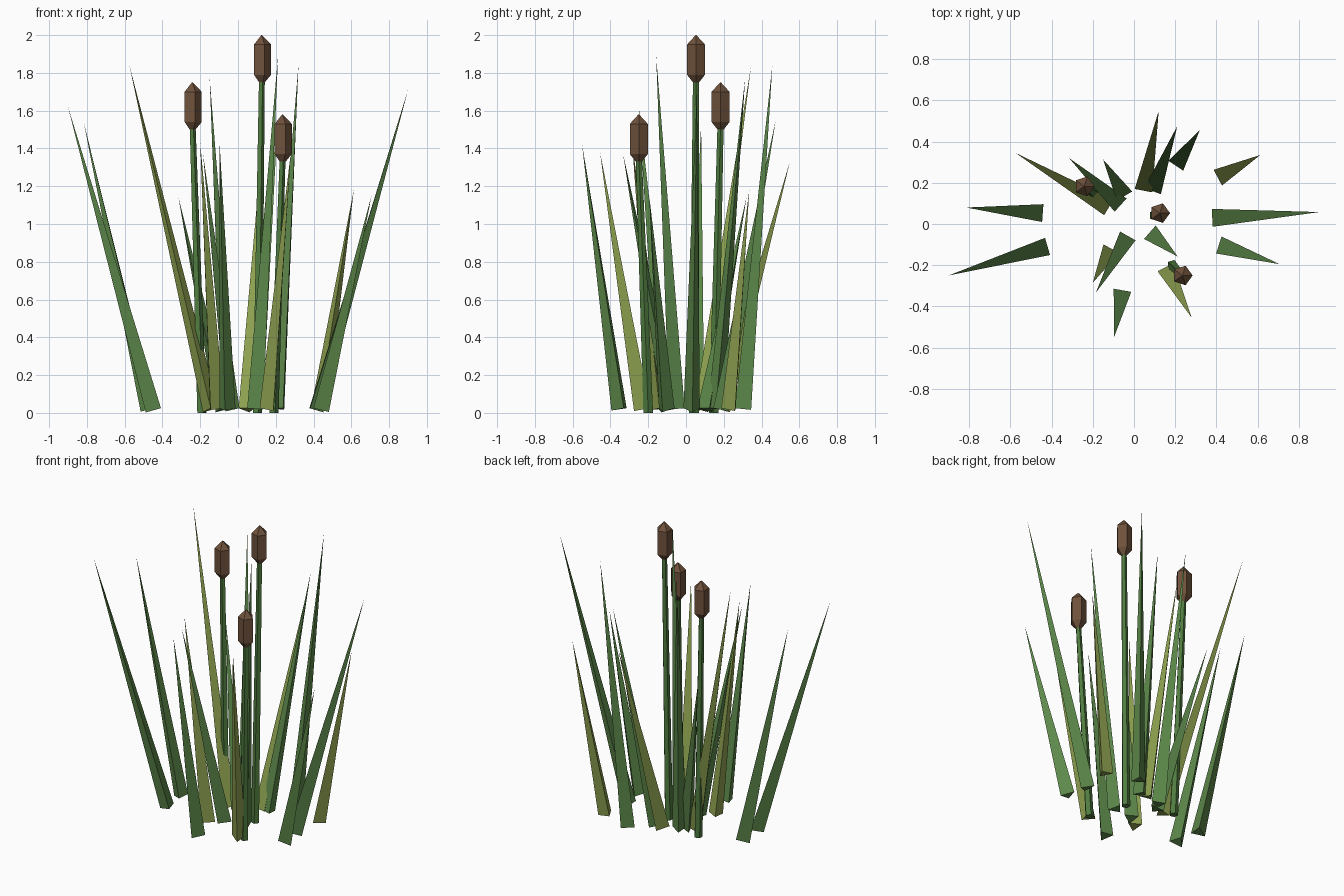
import bpy, math
from mathutils import Vector

if "Cube" in bpy.data.objects:
    bpy.data.objects.remove(bpy.data.objects["Cube"])


def material(name, rgb):
    m = bpy.data.materials.new(name)
    m.diffuse_color = (*rgb, 1)
    m.use_nodes = True
    m.node_tree.nodes["Principled BSDF"].inputs["Base Color"].default_value = m.diffuse_color
    return m


GREEN = material("leaf_green", (0.11, 0.25, 0.07))
OLIVE = material("leaf_olive", (0.27, 0.36, 0.08))
STEM = material("stem_green", (0.08, 0.20, 0.05))
BROWN = material("seed_brown", (0.16, 0.085, 0.045))


def add_mesh(name, verts, faces, mat):
    me = bpy.data.meshes.new(name)
    me.from_pydata(verts, [], faces)
    me.materials.append(mat)
    ob = bpy.data.objects.new(name, me)
    bpy.context.collection.objects.link(ob)
    return ob


def blade(name, inner, tip, mat, r=0.05):
    """Three-sided spike: flat face inward, ridge on the outside."""
    p, t = Vector((*inner, 0.025)), Vector(tip)
    axis = (t - p).normalized()
    side = Vector((0, 0, 1)).cross(axis).normalized()
    out = side.cross(axis).normalized()
    if out.z > 0:
        out = -out
    h = r * math.sqrt(3) / 2
    a, b, c = p + side * h, p - side * h, p + out * 1.5 * r
    if (b - a).cross(c - a).dot(axis) < 0:
        a, b = b, a
    add_mesh(name, [a, b, c, t], [(2, 1, 0), (0, 1, 3), (1, 2, 3), (2, 0, 3)], mat)


def rings(name, sections, mat, n=5):
    """Skin n-sided rings given as (x, y, z, radius)."""
    verts = [(x + r * math.cos(math.tau * i / n), y + r * math.sin(math.tau * i / n), z)
             for x, y, z, r in sections for i in range(n)]
    faces = [(k * n + i, k * n + (i + 1) % n, (k + 1) * n + (i + 1) % n, (k + 1) * n + i)
             for k in range(len(sections) - 1) for i in range(n)]
    faces += [tuple(reversed(range(n))), tuple(range(len(verts) - n, len(verts)))]
    add_mesh(name, verts, faces, mat)


# Leaves: inner foot (x, y), tip (x, y, z), colour
LEAVES = [
    ((-0.443, 0.053), (-0.815, 0.08, 1.53), GREEN),
    ((-0.42, -0.109), (-0.90, -0.25, 1.62), GREEN),
    ((-0.123, 0.08), (-0.575, 0.345, 1.84), OLIVE),
    ((-0.065, 0.092), (-0.315, 0.32, 1.14), GREEN),
    ((-0.046, 0.136), (-0.15, 0.313, 1.77), GREEN),
    ((0.046, 0.162), (0.12, 0.55, 1.33), OLIVE),
    ((0.09, 0.16), (0.21, 0.475, 1.55), GREEN),
    ((0.203, 0.283), (0.32, 0.457, 1.84), GREEN),
    ((0.407, 0.225), (0.613, 0.335, 1.18), OLIVE),
    ((0.38, 0.03), (0.90, 0.058, 1.71), GREEN),
    ((0.412, -0.102), (0.707, -0.195, 1.15), GREEN),
    ((0.153, -0.21), (0.28, -0.455, 1.38), OLIVE),
    ((0.077, -0.04), (0.212, -0.158, 1.89), GREEN),
    ((-0.03, -0.058), (-0.185, -0.333, 1.37), GREEN),
    ((-0.11, -0.12), (-0.20, -0.285, 1.43), OLIVE),
    ((-0.056, -0.322), (-0.097, -0.55, 1.42), GREEN),
]
for i, (foot, tip, mat) in enumerate(LEAVES, 1):
    blade(f"leaf_{i}", foot, tip, mat)

# Cattails: slightly leaning stem and a pointed five-sided seed head
for i, (x, y, top) in enumerate([(0.125, 0.053, 2.0), (-0.242, 0.183, 1.75), (0.235, -0.25, 1.58)], 1):
    rings(f"stem_{i}", [(x * 0.8, y * 0.8, 0, 0.027), (x, y, top - 0.22, 0.017)], STEM)
    rings(f"seed_head_{i}", [(x, y, top - 0.25, 0.017), (x, y, top - 0.21, 0.05),
                             (x, y, top - 0.05, 0.05), (x, y, top, 0.002)], BROWN)
